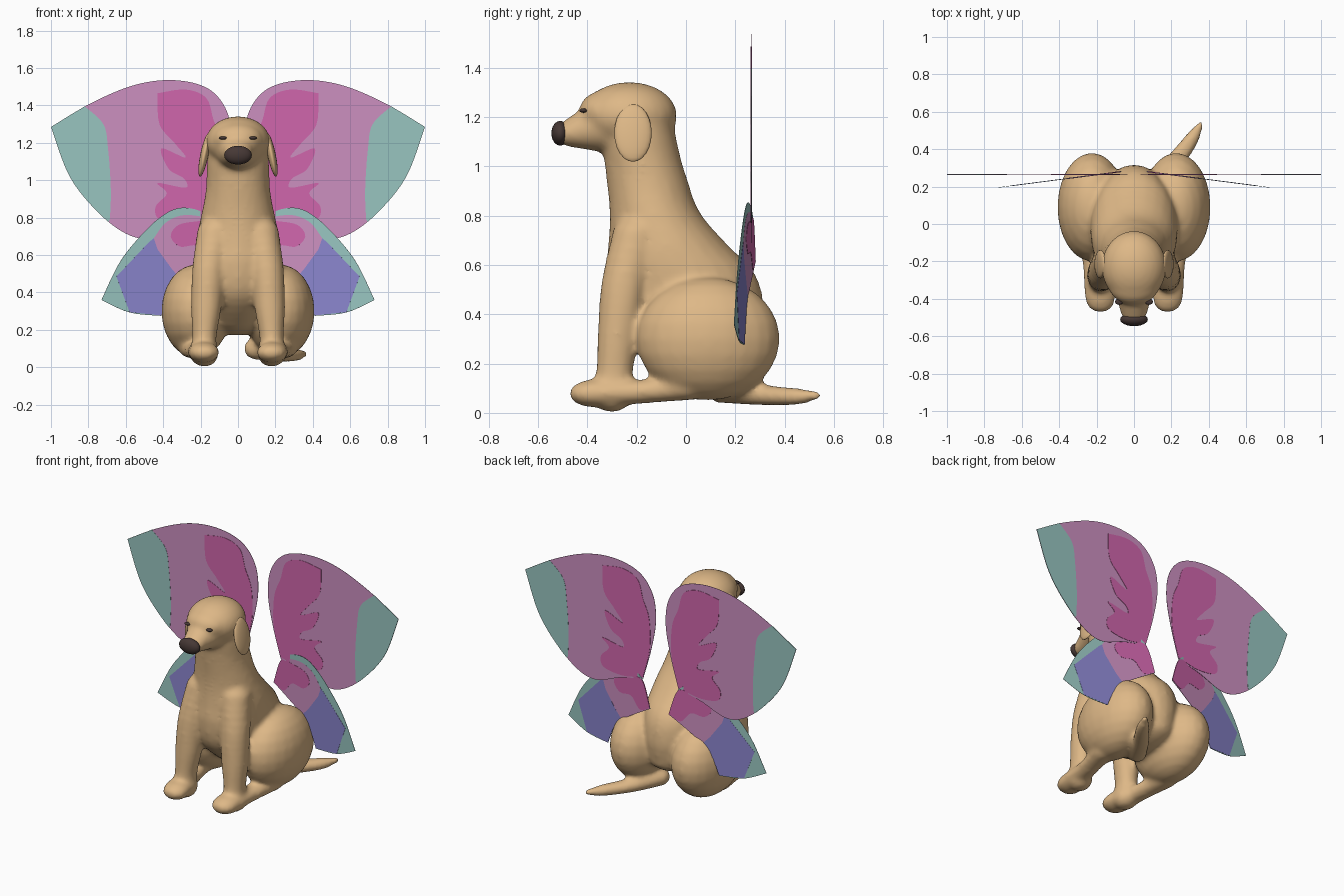
import bpy, bmesh
from mathutils import Matrix, Vector

cube = bpy.data.objects.get("Cube")
if cube:
    bpy.data.objects.remove(cube, do_unlink=True)


def material(name, *rgb):
    """Flat material from 0-255 display values."""
    mat = bpy.data.materials.new(name)
    mat.use_nodes = True
    col = [((c / 255 + 0.055) / 1.055) ** 2.4 for c in rgb] + [1]
    mat.diffuse_color = col
    mat.node_tree.nodes["Principled BSDF"].inputs["Base Color"].default_value = col
    return mat


tan = material("tan fur", 222, 184, 135)
dark = material("dark brown", 70, 56, 53)
mauve = material("mauve", 204, 144, 192)
magenta = material("magenta", 208, 102, 172)
teal = material("teal", 152, 197, 192)
violet = material("violet", 138, 133, 205)

# One unit sphere, reused for every rounded form
bm = bmesh.new()
bmesh.ops.create_uvsphere(bm, u_segments=24, v_segments=12, radius=1)
bm.verts.index_update()
BALL_VERTS = [v.co.copy() for v in bm.verts]
BALL_FACES = [[v.index for v in f.verts] for f in bm.faces]
bm.free()


def spline(pts, steps, closed=False):
    """Smooth path through points of any dimension; a doubled point is a corner."""
    n, out = len(pts), []
    for i in range(n if closed else n - 1):
        a, b, c, d = [pts[k % n] if closed else pts[min(max(k, 0), n - 1)]
                      for k in range(i - 1, i + 3)]
        if b == c:
            continue
        for s in range(steps):
            t = s / steps
            out.append(tuple(
                q + 0.5 * t * (r - p + t * (2 * p - 5 * q + 4 * r - u + t * (3 * (q - r) + u - p)))
                for p, q, r, u in zip(a, b, c, d)))
    return out if closed else out + [tuple(pts[-1])]


def make_object(name, verts, faces, mat):
    mesh = bpy.data.meshes.new(name)
    mesh.from_pydata(verts, [], faces)
    mesh.materials.append(mat)
    obj = bpy.data.objects.new(name, mesh)
    bpy.context.collection.objects.link(obj)
    return obj


def ball(shape, centre, radii, tilt=0):
    """Add an ellipsoid to a (verts, faces) pair."""
    verts, faces = shape
    start = len(verts)
    mat = (Matrix.Translation(centre) @ Matrix.Rotation(tilt, 4, 'Y')
           @ Matrix.Diagonal((*radii, 1)))
    verts.extend(mat @ v for v in BALL_VERTS)
    faces.extend([start + i for i in f] for f in BALL_FACES)


def limb(shape, sections, side=1, steps=5):
    """Row of overlapping ellipsoids: each section is centre xyz, radii xyz."""
    for x, y, z, *radii in spline(sections, steps):
        ball(shape, (x * side, y, z), radii)


def smooth_ball(name, mat, centre, radii, tilt=0):
    shape = ([], [])
    ball(shape, centre, radii, tilt)
    obj = make_object(name, *shape, mat)
    for f in obj.data.polygons:
        f.use_smooth = True


# Body: torso, head, legs and tail fused into one smooth skin
skin = ([], [])
limb(skin, [(0, .07, .27, .17, .23, .1),
            (0, .01, .4, .22, .31, .12),
            (0, -.02, .54, .235, .31, .1),
            (0, -.07, .66, .23, .25, .08),
            (0, -.125, .8, .202, .188, .06),
            (0, -.16, .95, .175, .165, .06),
            (0, -.19, 1.1, .168, .155, .06),
            (0, -.2, 1.19, .16, .15, .07)])
ball(skin, (0, -.23, 1.205), (.174, .195, .137))
ball(skin, (0, -.33, 1.22), (.135, .105, .088))
limb(skin, [(0, -.32, 1.165, .125, .07, .11),
            (0, -.41, 1.15, .09, .06, .082),
            (0, -.485, 1.133, .068, .04, .052)])
for side in (-1, 1):
    # haunch
    ball(skin, (.225 * side, .09, .3), (.185, .292, .25))
    # front leg and paw
    limb(skin, [(.12, -.2, .72, .1, .1, .08),
                (.155, -.25, .52, .092, .095, .08),
                (.17, -.275, .32, .083, .085, .07),
                (.18, -.29, .16, .066, .076, .06),
                (.18, -.3, .07, .076, .08, .068)], side)
    # hind foot
    limb(skin, [(.25, 0, .1, .07, .08, .05),
                (.215, -.2, .085, .062, .08, .05),
                (.185, -.36, .08, .082, .08, .058),
                (.18, -.4, .078, .08, .075, .05)], side)
# tail
limb(skin, [(.1, .14, .1, .07, .06, .06),
            (.19, .29, .075, .05, .06, .045),
            (.3, .44, .066, .04, .045, .036),
            (.355, .53, .072, .018, .02, .02)], steps=8)
body = make_object("body", *skin, tan)
remesh = body.modifiers.new("skin", 'REMESH')
remesh.mode = 'VOXEL'
remesh.voxel_size = 0.014
remesh.use_smooth_shade = True
soften = body.modifiers.new("soften", 'SMOOTH')
soften.factor = 0.5
soften.iterations = 10

# Face
smooth_ball("nose", dark, (0, -.51, 1.134), (.074, .036, .05))
for side, word in ((1, "left"), (-1, "right")):
    smooth_ball(word + "_eye", dark, (.08 * side, -.416, 1.226), (.021, .016, .009))
    smooth_ball(word + "_ear", tan, (.18 * side, -.215, 1.135), (.022, .076, .119), -.2 * side)


def plate(name, pts, mat, thick, slanted=False):
    """Thin upright plate from x, z points, mirrored to both sides."""
    verts = [Vector((x, .289 - .129 * x if slanted else .265, z)) for x, z in pts]
    obj = make_object(name, verts, [range(len(verts))], mat)
    solid = obj.modifiers.new("thickness", 'SOLIDIFY')
    solid.thickness = thick
    solid.offset = 0
    obj.modifiers.new("pair", 'MIRROR')


# Upper wings: mauve with a teal tip and a scalloped magenta centre
upper = spline([(.13, .79), (.13, .79), (.07, 1.0), (.036, 1.2), (.06, 1.37), (.16, 1.49),
                (.34, 1.535), (.55, 1.51), (.78, 1.415), (1, 1.285), (1, 1.285),
                (.9, 1.02), (.75, .83), (.6, .715), (.47, .69), (.3, .75)], 8, True)
plate("upper_wings", upper, mauve, .002)
tip = [p for p in upper if p[0] > .82 or (p[0] > .69 and p[1] < 1.1)]
border = spline([(.685, .79), (.68, .95), (.695, 1.17), (.72, 1.3), (.82, 1.395)], 6)
plate("upper_wing_tips", tip + border, teal, .004)
centre = spline([(.13, .8), (.13, .8), (.08, 1.0), (.085, 1.2), (.13, 1.32), (.17, 1.44),
                 (.28, 1.485), (.43, 1.465), (.43, 1.465), (.42, 1.3), (.34, 1.2),
                 (.28, 1.12), (.41, 1.17), (.37, 1.06), (.29, 1.01), (.28, .96),
                 (.43, .985), (.38, .93), (.44, .86), (.42, .79), (.28, .77)], 5, True)
plate("upper_wing_centres", centre, magenta, .006)

# Lower wings: teal rim, violet panel, mauve root with a magenta spot
lower = spline([(.067, .61), (.067, .61), (.133, .79), (.133, .79), (.2, .835), (.3, .853),
                (.39, .82), (.5, .725), (.63, .565), (.73, .36), (.73, .36), (.58, .293),
                (.41, .275), (.41, .275), (.37, .38), (.3, .468), (.16, .555)], 6, True)
plate("lower_wings", lower, teal, .002, True)
plate("lower_wing_panels", [(.43, .63), (.45, .69), (.475, .67), (.65, .485), (.58, .295),
                            (.41, .277), (.37, .38), (.3, .468), (.35, .52)],
      violet, .004, True)
root = spline([(.067, .61), (.067, .61), (.133, .785), (.133, .785), (.22, .81), (.31, .81),
               (.39, .77), (.45, .69), (.45, .69), (.43, .63), (.35, .52), (.3, .468),
               (.3, .468), (.16, .555)], 5, True)
plate("lower_wing_roots", root, mauve, .003, True)
spot = spline([(.07, .615), (.07, .615), (.13, .78), (.22, .78), (.32, .76), (.36, .7),
               (.31, .645), (.22, .65), (.15, .58)], 5, True)
plate("lower_wing_spots", spot, magenta, .006, True)
